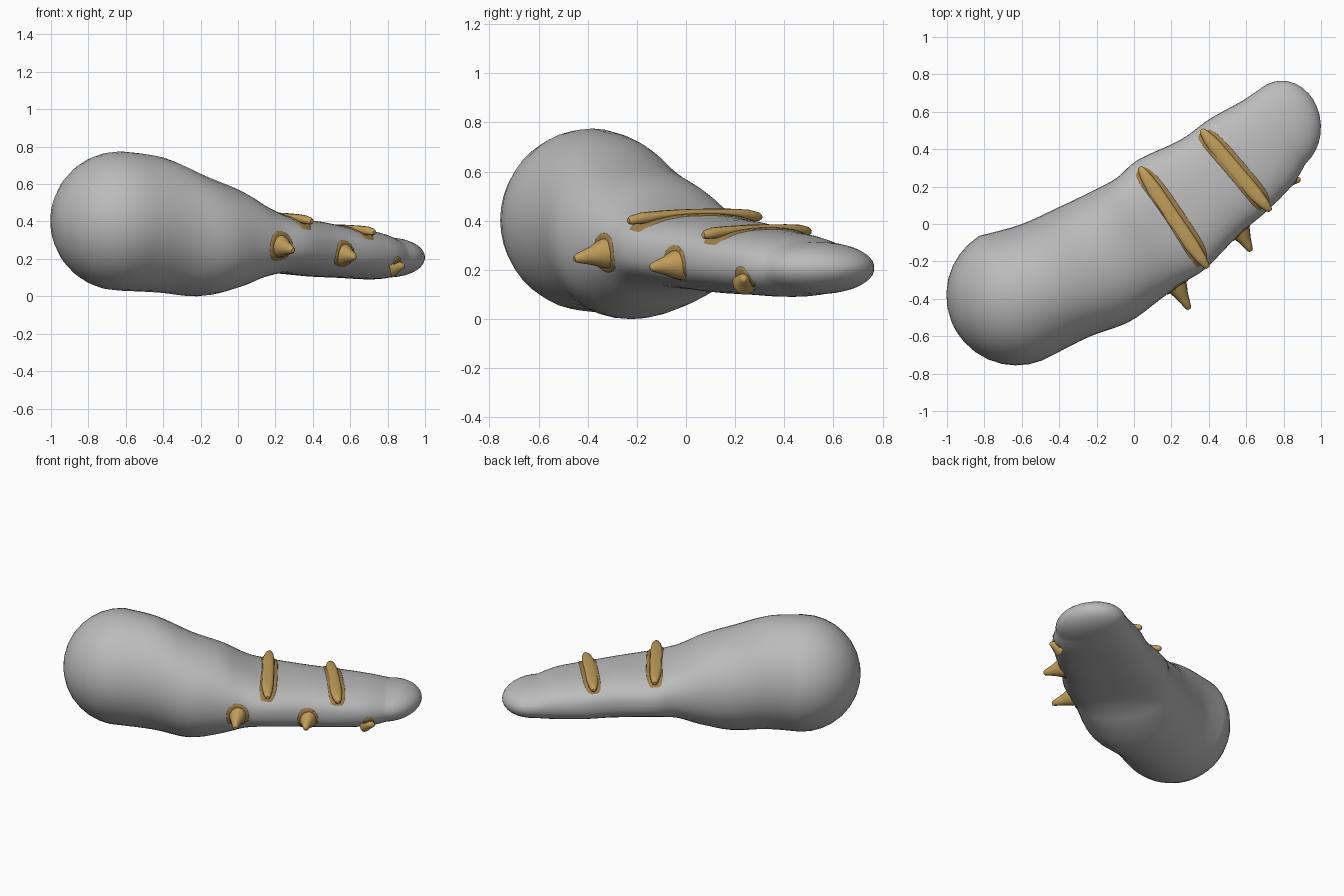
import bpy, bmesh, math
from mathutils import Vector
from mathutils.bvhtree import BVHTree

cube = bpy.data.objects.get("Cube")
if cube:
    bpy.data.objects.remove(cube, do_unlink=True)

ANGLE = math.radians(32)
ALONG = Vector((math.cos(ANGLE), math.sin(ANGLE), 0))
ACROSS = Vector((-math.sin(ANGLE), math.cos(ANGLE), 0))
UP = Vector((0, 0, 1))


def material(name, rgb):
    m = bpy.data.materials.new(name)
    m.use_nodes = True
    m.diffuse_color = (*rgb, 1)
    bsdf = m.node_tree.nodes["Principled BSDF"]
    bsdf.inputs["Base Color"].default_value = (*rgb, 1)
    bsdf.inputs["Roughness"].default_value = 0.8
    return m


GREY = material("grey", (0.5, 0.5, 0.5))
GOLD = material("gold", (0.53, 0.34, 0.10))
DARK = material("dark gold", (0.34, 0.21, 0.07))


def ring(center, a, b, ra, rb, power=2.0, n=40):
    """Closed superellipse ring in the plane of a and b."""
    pts = []
    for i in range(n):
        t = 2 * math.pi * i / n
        c, s = math.cos(t), math.sin(t)
        c = math.copysign(abs(c) ** (2 / power), c)
        s = math.copysign(abs(s) ** (2 / power), s)
        pts.append(center + a * ra * c + b * rb * s)
    return pts


def loft(name, rings, mat, cap_start=True, cap_end=True, fix_normals=True):
    """Skin a list of rings, closing the ends with flat caps."""
    bm = bmesh.new()
    loops = [[bm.verts.new(p) for p in r] for r in rings]
    n = len(loops[0])
    for lo, hi in zip(loops, loops[1:]):
        for i in range(n):
            j = (i + 1) % n
            bm.faces.new((lo[i], lo[j], hi[j], hi[i]))
    if cap_start:
        bm.faces.new(loops[0][::-1])
    if cap_end:
        bm.faces.new(loops[-1])
    if fix_normals:
        bmesh.ops.recalc_face_normals(bm, faces=bm.faces)
    mesh = bpy.data.meshes.new(name)
    bm.to_mesh(mesh)
    tree = BVHTree.FromBMesh(bm)
    bm.free()
    mesh.materials.append(mat)
    ob = bpy.data.objects.new(name, mesh)
    bpy.context.collection.objects.link(ob)
    bpy.ops.object.select_all(action='DESELECT')
    ob.select_set(True)
    bpy.context.view_layer.objects.active = ob
    bpy.ops.object.shade_smooth_by_angle(angle=math.radians(50))
    return tree


def spline(p0, p1, p2, p3, t):
    return [0.5 * (2 * b + (c - a) * t + (2 * a - 5 * b + 4 * c - d) * t * t
                   + (3 * b - a - 3 * c + d) * t ** 3)
            for a, b, c, d in zip(p0, p1, p2, p3)]


# Body stations: distance along, far edge, near edge, top, bottom, squareness
stations = [
    (-0.735, 0.385, -0.365, 0.775, 0.03, 2.0),
    (-0.52, 0.32, -0.385, 0.745, 0.02, 2.0),
    (-0.30, 0.29, -0.43, 0.65, 0.0, 2.1),
    (-0.10, 0.268, -0.417, 0.575, 0.04, 2.2),
    (0.05, 0.258, -0.405, 0.49, 0.095, 2.3),
    (0.20, 0.28, -0.405, 0.43, 0.122, 2.5),
    (0.45, 0.25, -0.345, 0.40, 0.105, 2.5),
    (0.64, 0.262, -0.318, 0.368, 0.098, 2.5),
    (0.83, 0.252, -0.272, 0.345, 0.09, 2.3),
    (0.95, 0.255, -0.212, 0.315, 0.10, 2.1),
]


def body_ring(st, scale=1.0, shift=0.0, side=0.0):
    s, hi, lo, top, bot, power = st
    c = ALONG * (s + shift) + ACROSS * ((hi + lo) / 2 + side) + UP * (top + bot) / 2
    return ring(c, ACROSS, UP, scale * (hi - lo) / 2, scale * (top - bot) / 2, power)


steps = [math.radians(a) for a in (89, 80, 68, 56, 44, 33, 22, 11)]
rings = [body_ring(stations[0], math.cos(a), -0.375 * math.sin(a)) for a in steps]
for i in range(len(stations) - 1):
    quad = [stations[max(0, min(len(stations) - 1, i + k))] for k in (-1, 0, 1, 2)]
    rings += [body_ring(spline(*quad, t / 4)) for t in range(4)]
rings.append(body_ring(stations[-1]))
rings += [body_ring(stations[-1], math.cos(a), 0.215 * math.sin(a), 0.035 * math.sin(a))
          for a in reversed(steps)]
body = loft("body", rings, GREY)


def patch(name, center, a, b, ra, rb, power):
    """Thin painted plate hugging the body surface."""
    levels = []
    for k in range(1, 13):
        f = k / 12
        pts = []
        for p in ring(center, a, b, ra * f, rb * f, power, 48):
            hit, normal, _, _ = body.find_nearest(p)
            pts.append(hit + normal * (0.005 if k < 12 else 0.0))
        levels.append(pts)
    loft(name, levels[::-1], DARK, cap_start=False)


# Bars lying across the top, narrowing to blunt raised ends
bars = {
    "rear_bar": [(0.03, 0.305, 0.415), (0.205, 0.035, 0.432), (0.395, -0.235, 0.40)],
    "front_bar": [(0.36, 0.505, 0.355), (0.54, 0.285, 0.368), (0.73, 0.07, 0.342)],
}
for name, pts in bars.items():
    start, mid, end = (Vector(p) for p in pts)
    d = (end - start).normalized()
    side = d.cross(UP).normalized()
    sections = []
    for t, width, thick in ((0, .010, .010), (.02, .018, .018), (.10, .030, .023),
                            (.22, .038, .020), (.36, .040, .017), (.5, .040, .016),
                            (.64, .040, .017), (.78, .038, .020), (.90, .030, .023),
                            (.98, .018, .018), (1, .010, .010)):
        c = start * (1 - t) * (1 - 2 * t) + mid * 4 * t * (1 - t) + end * t * (2 * t - 1)
        sections.append(ring(c, side, UP, width, thick, 2.4, 16))
    loft(name, sections, GOLD)
    patch(name + "_patch", (start + end) / 2, d, side,
          (end - start).length / 2 + 0.015, 0.056, 3.5)

# Flared spikes along the near side
spikes = {
    "rear_spike": ((0.235, -0.34, 0.265), (0.295, -0.455, 0.245), 0.062, 0.09),
    "middle_spike": ((0.575, -0.05, 0.22), (0.625, -0.145, 0.21), 0.062, 0.085),
    "front_spike": ((0.84, 0.24, 0.16), (0.89, 0.235, 0.165), 0.05, 0.06),
}
for name, (base, tip, flare, spread) in spikes.items():
    base, tip = Vector(base), Vector(tip)
    root = body.find_nearest(base)[0]
    axis = (tip - root).normalized()
    a = axis.cross(UP).normalized()
    b = a.cross(axis)
    start = root - axis * 0.03
    sections = [ring(start.lerp(tip, t), a, b, flare * r, flare * r * 1.1, 2, 14)
                for t, r in ((0, 1), (.3, .8), (.5, .58), (.75, .4), (.95, .25), (1, .15))]
    loft(name, sections, GOLD)
    patch(name + "_patch", root, a, b, spread * 0.8, spread, 2)
